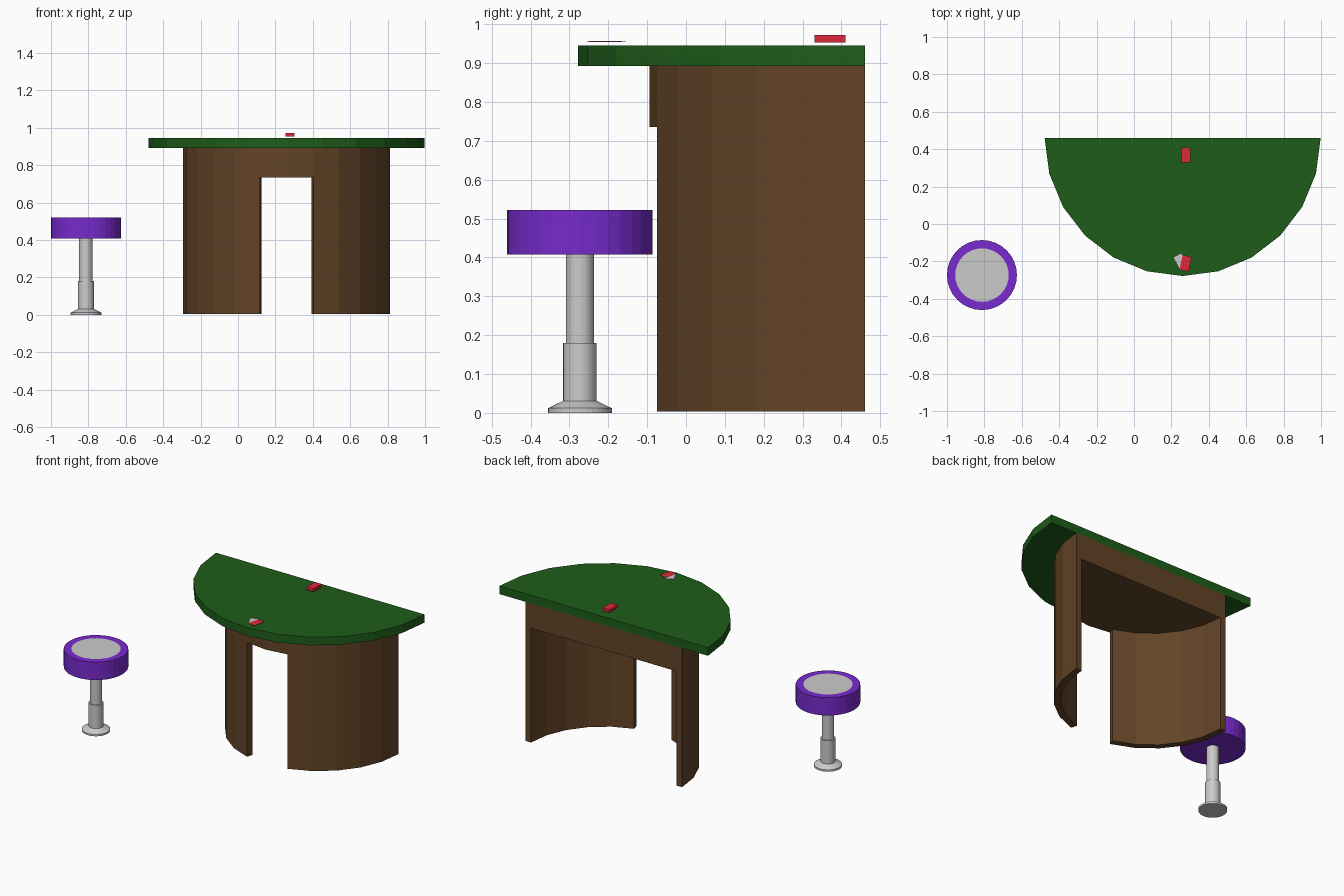
import bpy, bmesh
from math import sin, cos, pi, radians

if "Cube" in bpy.data.objects:
    bpy.data.objects.remove(bpy.data.objects["Cube"])

CX, BACK = 0.26, 0.46          # centre of the half-round table
STOOL = (-0.813, -0.273)       # centre of the stool


def material(name, rgb):
    m = bpy.data.materials.new(name)
    m.diffuse_color = (*rgb, 1)
    m.use_nodes = True
    m.node_tree.nodes["Principled BSDF"].inputs["Base Color"].default_value = m.diffuse_color
    return m


FELT = material("green_felt", (0.013, 0.11, 0.01))
WOOD = material("brown_wood", (0.125, 0.058, 0.02))
PURPLE = material("purple_vinyl", (0.19, 0.024, 0.62))
RED = material("red_card", (0.73, 0.022, 0.045))


def finish(name, bm, mat=None, normals=True):
    if normals:
        bmesh.ops.recalc_face_normals(bm, faces=bm.faces)
    me = bpy.data.meshes.new(name)
    bm.to_mesh(me)
    bm.free()
    if mat:
        me.materials.append(mat)
    ob = bpy.data.objects.new(name, me)
    bpy.context.collection.objects.link(ob)
    return ob


def arc(r, a0, a1):
    """Points every 15 degrees around the table centre."""
    return [(CX + r * cos(radians(a)), BACK + r * sin(radians(a)))
            for a in range(a0, a1 + 1, 15)]


def prism(name, outline, z0, z1, mat):
    bm = bmesh.new()
    lo = [bm.verts.new((x, y, z0)) for x, y in outline]
    hi = [bm.verts.new((x, y, z1)) for x, y in outline]
    bm.faces.new(lo[::-1])
    bm.faces.new(hi)
    n = len(lo)
    for i in range(n):
        j = (i + 1) % n
        bm.faces.new((lo[i], lo[j], hi[j], hi[i]))
    return finish(name, bm, mat)


def lathe(name, profile, mat=None, steps=32):
    """Spin an (r, z) profile, listed from bottom to top, around the stool axis."""
    bm = bmesh.new()
    vs = [bm.verts.new((r, 0, z)) for r, z in profile]
    es = [bm.edges.new(p) for p in zip(vs, vs[1:])]
    bmesh.ops.spin(bm, geom=vs + es, cent=(0, 0, 0), axis=(0, 0, 1),
                   angle=2 * pi, steps=steps, use_duplicate=False)
    bmesh.ops.remove_doubles(bm, verts=bm.verts, dist=1e-5)
    ob = finish(name, bm, mat)
    ob.location = (*STOOL, 0)
    return ob


def box(name, centre, size, turn, mat=None):
    bm = bmesh.new()
    bmesh.ops.create_cube(bm, size=1)
    bmesh.ops.scale(bm, vec=size, verts=bm.verts)
    ob = finish(name, bm, mat)
    ob.location = centre
    ob.rotation_euler.z = radians(turn)


# Table: half-round top, solid apron, two curved walls beside the front opening
prism("table_top", arc(0.738, 180, 360), 0.893, 0.945, FELT)
prism("apron", arc(0.554, 180, 360), 0.735, 0.893, WOOD)
for side, a0, a1 in (("left", 180, 255), ("right", 285, 360)):
    ring = arc(0.554, a0, a1) + arc(0.514, a0, a1)[::-1]
    prism(side + "_wall", ring, 0.004, 0.735, WOOD)

# Cards: deck at the back, two loose cards at the front
box("card_deck", (0.279, 0.37, 0.963), (0.048, 0.08, 0.019), 0, RED)
box("card_face_up", (0.25, -0.202, 0.9545), (0.05, 0.08, 0.001), 27)
box("card_face_down", (0.276, -0.21, 0.9562), (0.05, 0.08, 0.001), -13, RED)

# Stool: purple cushion, grey centre pad, stepped pedestal
cushion = lathe("seat_cushion", [(0, 0.408), (0.187, 0.408), (0.187, 0.522), (0.143, 0.522)], PURPLE)
pad = lathe("seat_pad", [(0.143, 0.522), (0, 0.522)])
if pad.data.polygons[0].normal.z < 0:
    pad.data.flip_normals()
lathe("pedestal", [(0, 0), (0.082, 0), (0.082, 0.012), (0.043, 0.031), (0.043, 0.18),
                   (0.036, 0.18), (0.036, 0.408)])
